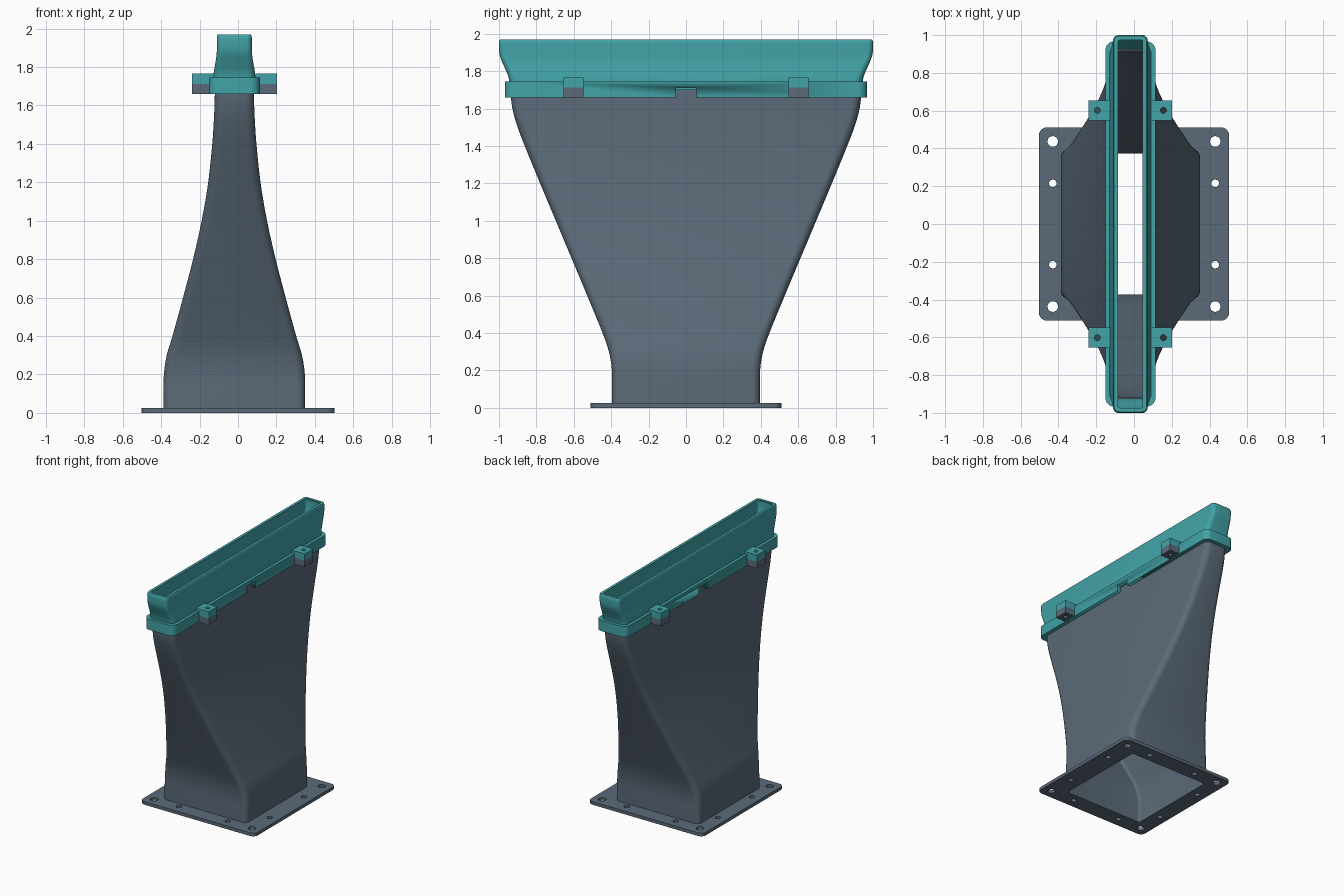
import bpy, bmesh, math
from mathutils import Vector

if "Cube" in bpy.data.objects:
    bpy.data.objects.remove(bpy.data.objects["Cube"], do_unlink=True)

CX = -0.019  # duct axis sits slightly off the base plate centre


def material(name, rgb):
    m = bpy.data.materials.new(name)
    m.use_nodes = True
    m.diffuse_color = (*rgb, 1)
    m.node_tree.nodes["Principled BSDF"].inputs["Base Color"].default_value = (*rgb, 1)
    return m


SLATE = material("slate grey", (0.105, 0.145, 0.19))
TEAL = material("teal", (0.055, 0.37, 0.39))


def rounded_rect(cx, cy, hx, hy, r, segs=6):
    pts = []
    for i, (sx, sy) in enumerate([(1, 1), (-1, 1), (-1, -1), (1, -1)]):
        for k in range(segs + 1):
            a = math.pi / 2 * (i + k / segs)
            pts.append((cx + sx * (hx - r) + r * math.cos(a),
                        cy + sy * (hy - r) + r * math.sin(a)))
    return pts


def rect(cx, cy, hx, hy):
    return [(cx + hx, cy + hy), (cx - hx, cy + hy), (cx - hx, cy - hy), (cx + hx, cy - hy)]


def circle(cx, cy, r, n=24):
    return [(cx + r * math.cos(math.tau * k / n), cy + r * math.sin(math.tau * k / n))
            for k in range(n)]


def finish(name, mesh, mat):
    bm = bmesh.new()
    bm.from_mesh(mesh)
    bmesh.ops.remove_doubles(bm, verts=bm.verts, dist=1e-5)
    bmesh.ops.recalc_face_normals(bm, faces=bm.faces)
    bm.to_mesh(mesh)
    bm.free()
    mesh.materials.clear()
    mesh.materials.append(mat)
    ob = bpy.data.objects.new(name, mesh)
    bpy.context.collection.objects.link(ob)
    bpy.ops.object.select_all(action="DESELECT")
    ob.select_set(True)
    bpy.context.view_layer.objects.active = ob
    bpy.ops.object.shade_smooth_by_angle(angle=math.radians(35))
    return ob


def evaluated_mesh(ob):
    deps = bpy.context.evaluated_depsgraph_get()
    return bpy.data.meshes.new_from_object(ob.evaluated_get(deps))


def plate(name, outlines, z0, z1, mat):
    """Flat plate: first outline is the rim, the others are holes."""
    cu = bpy.data.curves.new(name, "CURVE")
    cu.dimensions = "2D"
    cu.fill_mode = "BOTH"
    cu.extrude = (z1 - z0) / 2
    for pts in outlines:
        s = cu.splines.new("POLY")
        s.points.add(len(pts) - 1)
        for p, (x, y) in zip(s.points, pts):
            p.co = (x, y, 0, 1)
        s.use_cyclic_u = True
    tmp = bpy.data.objects.new(name + "_tmp", cu)
    bpy.context.collection.objects.link(tmp)
    mesh = evaluated_mesh(tmp)
    bpy.data.objects.remove(tmp, do_unlink=True)
    for v in mesh.vertices:
        v.co.z += (z0 + z1) / 2
    return finish(name, mesh, mat)


def smooth_keys(keys, steps):
    """Catmull-Rom interpolation through (z, half x, half y, radius) keys."""
    k = [Vector(q) for q in [keys[0], *keys, keys[-1]]]
    out = []
    for a, b, c, d in zip(k, k[1:], k[2:], k[3:]):
        for i in range(steps):
            t = i / steps
            out.append(0.5 * (2 * b + (c - a) * t + (2 * a - 5 * b + 4 * c - d) * t ** 2
                              + (3 * b - a - 3 * c + d) * t ** 3))
    return out + [k[-1]]


def duct(name, keys, wall, mat, steps=3):
    """Hollow loft of rounded rectangles with an inner skin."""
    prof = smooth_keys(keys, steps)
    sections = [(z, x, y, r) for z, x, y, r in prof]
    sections += [(z, x - wall, y - wall, max(r - wall, 0.008)) for z, x, y, r in reversed(prof)]
    bm = bmesh.new()
    rings = [[bm.verts.new((px, py, z)) for px, py in rounded_rect(CX, 0, x, y, r)]
             for z, x, y, r in sections]
    for a, b in zip(rings, rings[1:] + rings[:1]):
        n = len(a)
        for i in range(n):
            bm.faces.new((a[i], a[(i + 1) % n], b[(i + 1) % n], b[i]))
    mesh = bpy.data.meshes.new(name)
    bm.to_mesh(mesh)
    bm.free()
    return finish(name, mesh, mat)


# Base plate with opening and bolt holes
holes = [circle(sx * 0.43, sy * 0.437, 0.028) for sx in (1, -1) for sy in (1, -1)]
for sx in (1, -1):
    for sy in (1, -1):
        holes.append(circle(sx * 0.43, sy * 0.215, 0.02))
        holes.append(circle(sx * 0.215, sy * 0.437, 0.02))
plate("base_plate", [rounded_rect(0, 0, 0.503, 0.511, 0.04),
                     rounded_rect(CX, 0, 0.35, 0.375, 0.02), *holes], 0, 0.025, SLATE)

# Main duct: square foot blending into a long narrow slot
duct("duct_body", [
    (0.0, 0.368, 0.395, 0.04), (0.1, 0.368, 0.395, 0.04), (0.2, 0.367, 0.396, 0.045),
    (0.3, 0.352, 0.412, 0.05), (0.4, 0.322, 0.446, 0.05), (0.6, 0.267, 0.528, 0.05),
    (0.8, 0.215, 0.612, 0.05), (1.0, 0.170, 0.696, 0.05), (1.2, 0.136, 0.780, 0.05),
    (1.4, 0.115, 0.862, 0.05), (1.5, 0.108, 0.900, 0.05), (1.58, 0.104, 0.924, 0.05),
    (1.65, 0.102, 0.935, 0.05), (1.72, 0.100, 0.938, 0.05)], 0.021, SLATE)

# Flared outlet nozzle
duct("outlet_nozzle", [
    (1.70, 0.110, 0.943, 0.045), (1.745, 0.110, 0.945, 0.045), (1.78, 0.106, 0.953, 0.04),
    (1.82, 0.099, 0.970, 0.035), (1.86, 0.093, 0.988, 0.03), (1.89, 0.091, 0.997, 0.028),
    (1.92, 0.091, 1.0, 0.028), (1.955, 0.091, 1.0, 0.028), (1.969, 0.086, 0.994, 0.025)],
    0.021, TEAL)

# Collar around the joint, notched in the middle of both long sides
collar = plate("joint_collar", [rounded_rect(CX, 0, 0.133, 0.968, 0.05),
                                rounded_rect(CX, 0, 0.098, 0.933, 0.046)], 1.66, 1.745, TEAL)
cutter = plate("notch_cutter", [rect(CX, 0, 0.3, 0.056)], 1.6, 1.713, TEAL)
cutter.hide_render = True
cut = collar.modifiers.new("notch", "BOOLEAN")
cut.object = cutter
cut.solver = "EXACT"
notched = evaluated_mesh(collar)
collar.modifiers.clear()
collar.data = notched
bpy.data.objects.remove(cutter, do_unlink=True)

# Screw lugs: lower half on the duct, upper half on the nozzle
for sx, side in ((1, "left"), (-1, "right")):
    for sy, end in ((-1, "front"), (1, "back")):
        x, y = CX + sx * 0.165, sy * 0.602
        outline = [rect(x, y, 0.056, 0.053), circle(CX + sx * 0.175, y, 0.016, 16)]
        plate(f"lower_lug_{end}_{side}", outline, 1.66, 1.712, SLATE)
        plate(f"upper_lug_{end}_{side}", outline, 1.712, 1.765, TEAL)
